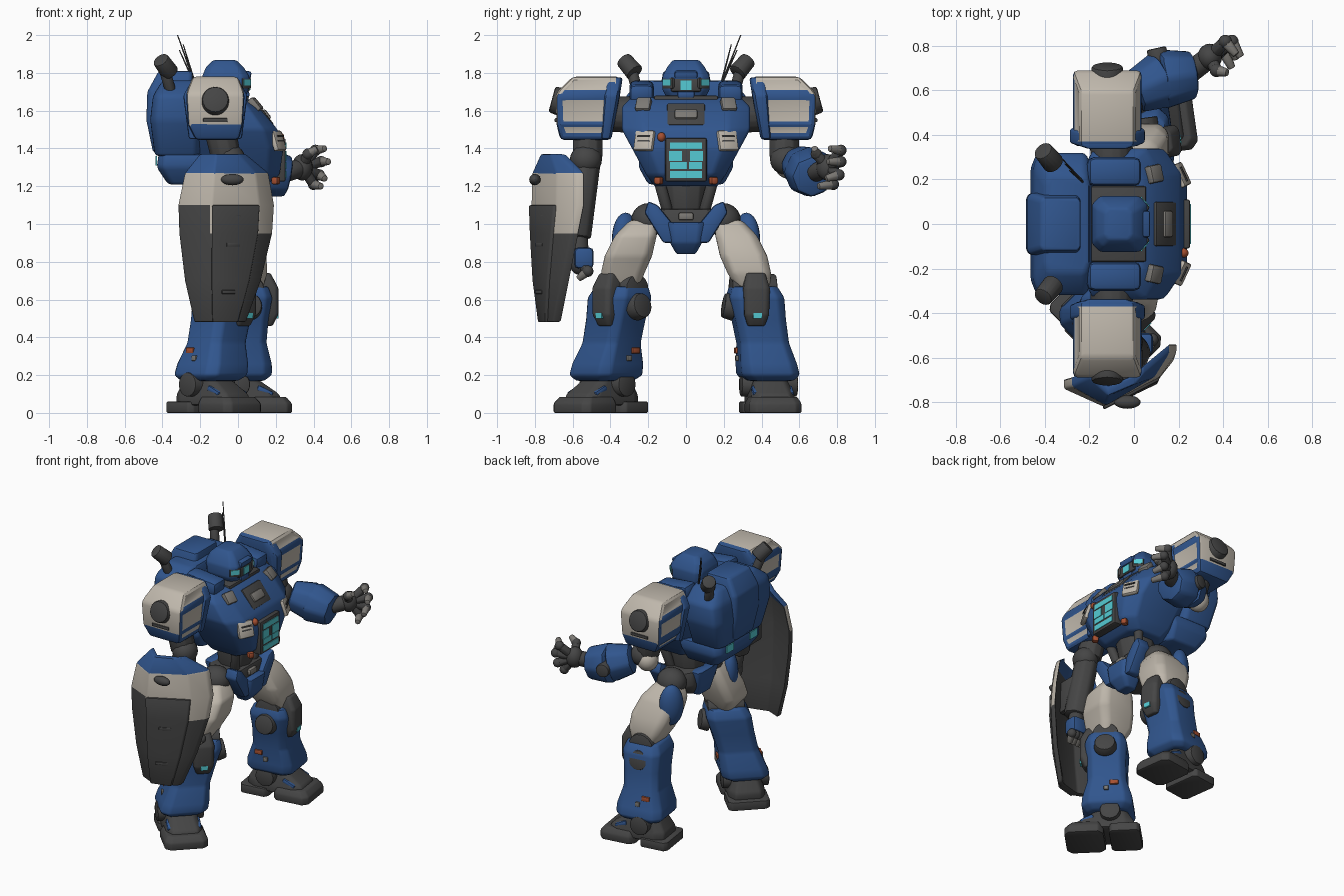
import bpy, bmesh
from math import radians
from mathutils import Vector, Matrix

cube = bpy.data.objects.get("Cube")
if cube:
    bpy.data.objects.remove(cube)


def colour(name, *rgb):
    m = bpy.data.materials.new(name)
    m.use_nodes = True
    m.diffuse_color = (*rgb, 1)
    m.node_tree.nodes["Principled BSDF"].inputs["Base Color"].default_value = (*rgb, 1)
    return m


BLUE = colour("armour blue", .03, .092, .27)
TAN = colour("pale armour", .52, .475, .41)
DARK = colour("frame grey", .06, .06, .06)
GREY = colour("worn grey", .2, .19, .175)
CYAN = colour("glow cyan", .09, .6, .66)
ORANGE = colour("marker orange", .38, .08, .03)
made = []


def finish(bm, name, mats, m=None, bevel=0.0, rule=None, panel=None):
    """Bevel, colour and place a part."""
    bmesh.ops.recalc_face_normals(bm, faces=bm.faces)
    if bevel:
        edges = [e for e in bm.edges if e.is_manifold and e.calc_face_angle(0) > .3]
        bmesh.ops.bevel(bm, geom=edges, offset=bevel, segments=2, affect='EDGES',
                        profile=.5, clamp_overlap=True)
    bm.normal_update()
    if rule:
        for f in bm.faces:
            f.material_index = rule(f)
    if panel:
        inner = [f for f in bm.faces if panel(f)]
        bmesh.ops.inset_individual(bm, faces=inner, thickness=.022, depth=-.005)
        for f in inner:
            f.material_index = 1
    if m:
        bm.transform(m)
    mesh = bpy.data.meshes.new(name)
    bm.to_mesh(mesh)
    bm.free()
    for mat in mats if isinstance(mats, tuple) else (mats,):
        mesh.materials.append(mat)
    ob = bpy.data.objects.new(name, mesh)
    bpy.context.collection.objects.link(ob)
    made.append(ob)


def skin(name, loops, mats, **kw):
    """Join closed loops of points into a capped solid."""
    bm = bmesh.new()
    rows = [[bm.verts.new(p) for p in loop] for loop in loops]
    n = len(rows[0])
    for a, b in zip(rows, rows[1:]):
        for i in range(n):
            bm.faces.new((a[i], a[(i + 1) % n], b[(i + 1) % n], b[i]))
    bm.faces.new(rows[0])
    bm.faces.new(rows[-1])
    finish(bm, name, mats, **kw)


def loft(name, rings, mats, cut=.3, **kw):
    """Stack chamfered rectangles, each given as x, y, z, half x, half y."""
    loops = []
    for x, y, z, hx, hy in rings:
        k = 1 - cut
        shape = [(1, -k), (1, k), (k, 1), (-k, 1), (-1, k), (-1, -k), (-k, -1), (k, -1)]
        if not cut:
            shape = [(1, -1), (1, 1), (-1, 1), (-1, -1)]
        loops.append([(x + u * hx, y + v * hy, z) for u, v in shape])
    skin(name, loops, mats, **kw)


def block(name, loc, size, mat, tilt=0, turn=0, bevel=.01, m=None):
    """Bevelled box, tilted about y and turned about z."""
    bm = bmesh.new()
    place = (Matrix.Translation(loc) @ Matrix.Rotation(radians(turn), 4, 'Z')
             @ Matrix.Rotation(radians(tilt), 4, 'Y') @ Matrix.Diagonal((*size, 1)))
    bmesh.ops.create_cube(bm, size=1, matrix=place)
    finish(bm, name, mat, bevel=bevel, m=m)


def rod(name, p, q, r, r2, mat, sides=16, bevel=.008, m=None):
    p, q = Vector(p), Vector(q)
    d = q - p
    bm = bmesh.new()
    bmesh.ops.create_cone(bm, cap_ends=True, segments=sides, radius1=r, radius2=r2, depth=d.length,
                          matrix=Matrix.Translation((p + q) / 2)
                          @ d.to_track_quat('Z', 'Y').to_matrix().to_4x4())
    finish(bm, name, mat, bevel=bevel if sides > 6 else 0, m=m)


def ball(name, loc, scale, mat, turn=0):
    bm = bmesh.new()
    bmesh.ops.create_uvsphere(bm, u_segments=20, v_segments=12, radius=1)
    finish(bm, name, mat, m=Matrix.Translation(loc) @ Matrix.Rotation(radians(turn), 4, 'Z')
           @ Matrix.Diagonal((*scale, 1)))


# Torso, waist and pelvis
loft("chest", [(.01, 0, 1.2, .13, .17), (.02, 0, 1.26, .2, .21), (.01, 0, 1.4, .23, .285),
               (-.015, 0, 1.5, .225, .34), (-.065, 0, 1.62, .175, .34), (-.09, 0, 1.67, .13, .29)],
     BLUE, cut=.33, bevel=.015)
block("collar_pit", (-.07, 0, 1.66), (.25, .34, .04), DARK)
block("collar_vent_surround", (.135, 0, 1.575), (.15, .2, .03), DARK, tilt=52)
block("collar_vent", (.148, 0, 1.578), (.06, .12, .03), GREY, tilt=52)
block("window_frame", (.222, 0, 1.34), (.06, .22, .23), DARK)
for i, (y, z, w, h) in enumerate([(0, 1.415, .17, .035), (-.055, 1.36, .07, .055), (.055, 1.36, .07, .055),
                                  (-.04, 1.31, .09, .035), (.05, 1.31, .07, .035), (0, 1.262, .17, .035)]):
    block(f"window_light_{i}", (.252, y, z), (.008, w, h), CYAN, bevel=0)
ball("chest_marker", (.22, -.13, 1.46), (.025, .022, .025), ORANGE)
rod("waist", (-.03, 0, 1), (-.01, 0, 1.24), .1, .13, DARK, sides=10)
loft("pelvis", [(-.02, 0, .9, .09, .09), (-.02, 0, .98, .13, .18), (-.02, 0, 1.08, .12, .17)],
     DARK, bevel=.015)
block("waist_plate", (.1, 0, 1.04), (.05, .08, .04), GREY)
loft("crotch_guard", [(.06, 0, .84, .04, .05), (.08, 0, .9, .07, .085), (.09, 0, 1.01, .07, .1)],
     BLUE, bevel=.012)
loft("rear_guard", [(-.12, 0, .9, .03, .07), (-.15, 0, 1.08, .04, .12)], BLUE, bevel=.01)
for s, side in ((1, "left"), (-1, "right")):
    block(f"{side}_chest_vent", (.211, s * .22, 1.44), (.11, .11, .03), TAN, tilt=73, turn=s * 25)
    for k in range(3):
        block(f"{side}_vent_slit_{k}", (.225, s * .225, 1.415 + k * .025), (.01, .07, .006), DARK,
              tilt=73, turn=s * 25, bevel=0)
    block(f"{side}_collar_panel", (.092, s * .225, 1.63), (.08, .08, .04), GREY, tilt=50, turn=s * 12)
    block(f"{side}_collar_rim", (-.09, s * .235, 1.7), (.24, .13, .1), BLUE, tilt=6, bevel=.03)
    block(f"{side}_waist_marker", (.2, s * .145, 1.23), (.04, .04, .04), ORANGE, turn=s * 30)
    rod(f"{side}_waist_strut", (.04, s * .09, 1.04), (.08, s * .14, 1.22), .03, .03, DARK)
    skin(f"{side}_hip_guard", [[(x, s * y, z) for y, z in
                                ((.07, .9), (.12, .9), (.22, 1.06), (.2, 1.12), (.15, 1.1), (.07, 1))]
                               for x in (.05, .14)], BLUE, bevel=.012)

# Head
rod("neck", (-.07, 0, 1.6), (-.06, 0, 1.7), .09, .09, DARK)
loft("helmet", [(-.06, 0, 1.65, .09, .09), (-.065, 0, 1.71, .12, .125), (-.065, 0, 1.78, .125, .125),
                (-.07, 0, 1.83, .1, .1), (-.07, 0, 1.868, .06, .07)], BLUE, bevel=.01)
block("visor", (.037, 0, 1.735), (.05, .16, .07), DARK)
block("brow", (.02, 0, 1.795), (.1, .12, .04), BLUE, tilt=10)
block("chin", (.03, 0, 1.685), (.06, .09, .035), BLUE)
block("centre_eye", (.063, 0, 1.735), (.008, .06, .05), CYAN, bevel=0)
for s, side in ((1, "left"), (-1, "right")):
    block(f"{side}_eye_surround", (.037, s * .09, 1.745), (.03, .075, .06), DARK, turn=s * 42)
    block(f"{side}_eye", (.048, s * .1, 1.75), (.008, .055, .032), CYAN, turn=s * 42, bevel=0)

# Backpack
loft("backpack", [(-.32, 0, 1.36, .12, .25), (-.33, 0, 1.55, .135, .32), (-.32, 0, 1.68, .13, .32),
                  (-.3, 0, 1.76, .1, .22)], BLUE, cut=.2, bevel=.02)
loft("backpack_spine", [(-.35, 0, 1.38, .1, .12), (-.36, 0, 1.55, .125, .14), (-.36, 0, 1.7, .12, .14),
                        (-.33, 0, 1.81, .09, .12)], BLUE, cut=.15, bevel=.015)
loft("lower_pack", [(-.25, 0, 1.21, .12, .2), (-.27, 0, 1.3, .16, .25), (-.25, 0, 1.37, .17, .25)],
     BLUE, cut=.2, bevel=.015)
for s, side in ((1, "left"), (-1, "right")):
    rod(f"{side}_booster_arm", (-.35, s * .25, 1.68), (-.39, s * .29, 1.82), .03, .03, DARK)
    rod(f"{side}_booster", (-.41, s * .33, 1.87), (-.36, s * .27, 1.8), .045, .05, DARK, bevel=.02)
    block(f"{side}_pack_light", (-.434, s * .13, 1.335), (.008, .08, .05), CYAN, bevel=0)
for i, tip in enumerate(((-.32, .29, 2), (-.29, .24, 1.95), (-.31, .27, 1.92))):
    rod(f"antenna_{i}", (-.22, .18, 1.72), tip, .006, .003, DARK, sides=6)

# Shoulders and upper arms
for s, side in ((1, "left"), (-1, "right")):
    def shoulder_colour(f):
        """Pale outer and top surfaces above a blue lower edge."""
        c = f.calc_center_median()
        return int(c.z > 1.515 and abs(c.y) > .42 and (f.normal.y * s > .6 or f.normal.z > .35))

    rod(f"{side}_shoulder_joint", (-.1, s * .25, 1.58), (-.1, s * .45, 1.58), .1, .09, DARK)
    loft(f"{side}_pauldron", [(-.11, s * .53, 1.445, .115, .135), (-.12, s * .535, 1.525, .145, .15),
                              (-.12, s * .52, 1.69, .155, .17), (-.12, s * .475, 1.78, .12, .125)],
         (BLUE, TAN), cut=0, bevel=.02, rule=shoulder_colour,
         panel=lambda f: f.calc_area() > .009 and abs(f.normal.x) > .7)
    loft(f"{side}_pauldron_rim", [(-.12, s * .425, 1.45, .14, .03), (-.12, s * .395, 1.68, .17, .045),
                                  (-.12, s * .38, 1.775, .115, .045)], BLUE, bevel=.012)
    rod(f"{side}_shoulder_disc", (-.12, s * .6, 1.63), (-.12, s * .71, 1.66), .085, .07, DARK, 20, .012)
    block(f"{side}_shoulder_slot", (-.12, s * .685, 1.55), (.13, .02, .02), DARK, bevel=.004)
    rod(f"{side}_upper_arm", (-.1, s * .52, 1.52), (-.06, s * .52, 1.34), .085, .08, DARK, 10)
    ball(f"{side}_elbow", (-.04, s * .53, 1.34), (.08, .085, .08), DARK)
ball("left_elbow_guard", (-.08, .54, 1.315), (.07, .07, .075), TAN)


def hand(side, wrist, palm, fingers):
    rod(f"{side}_wrist", wrist, palm, .05, .05, DARK)
    ball(f"{side}_palm", palm, (.055, .06, .07), DARK)
    for i, (mid, tip) in enumerate(fingers):
        rod(f"{side}_finger_{i}_base", palm, mid, .03, .028, DARK, 8, .005)
        ball(f"{side}_knuckle_{i}", mid, (.03, .03, .03), DARK)
        rod(f"{side}_finger_{i}_tip", mid, tip, .028, .018, GREY, 8, .005)


# Left forearm reaches forward with a half-closed hand
rod("left_forearm", (.0, .59, 1.32), (.13, .65, 1.28), .1, .135, BLUE, 8, .02)
rod("left_forearm_cuff", (.12, .65, 1.28), (.27, .67, 1.25), .14, .11, BLUE, 8, .02)
rod("left_forearm_disc", (.12, .7, 1.28), (.1, .79, 1.28), .05, .045, DARK)
hand("left", (.25, .68, 1.27), (.34, .75, 1.3),
     [((.41, .82, 1.39), (.46, .76, 1.4)), ((.44, .82, 1.33), (.48, .75, 1.33)),
      ((.43, .81, 1.26), (.46, .74, 1.24)), ((.4, .78, 1.21), (.44, .7, 1.2)),
      ((.37, .69, 1.37), (.42, .68, 1.4))])

# Right forearm hangs behind the shield
rod("right_forearm", (-.05, -.53, 1.32), (.0, -.58, .93), .08, .08, DARK, 8, .015)
block("shield_mount", (-.03, -.63, 1.1), (.14, .14, .22), DARK)
block("right_hand_guard", (.03, -.54, .82), (.11, .1, .11), BLUE, bevel=.02)
hand("right", (.0, -.57, .93), (.02, -.56, .8),
     [((.02 + .03 * k, -.52, .75), (.0 + .03 * k, -.57, .71)) for k in range(-1, 3)])

# Shield: bent plate narrowing downwards
rows = [(1.37, -.2, .04, -.69, -.77, -.68), (1.27, -.28, .16, -.73, -.815, -.58),
        (1.1, -.315, .19, -.74, -.82, -.58), (.95, -.31, .18, -.74, -.815, -.61),
        (.7, -.28, .12, -.735, -.8, -.66), (.48, -.23, .04, -.73, -.77, -.705)]
loops, plate = [], []
for z, xl, xr, back, ridge, front in rows:
    xs = [xl + (xr - xl) * t for t in (0, .35, .85, 1)]
    ys = [back, ridge, ridge * .45 + front * .55, front]
    outer = list(zip(xs, ys))
    loops.append([(x, y, z) for x, y in outer] + [(x, y + .045, z) for x, y in reversed(outer)])
    if z < 1.2:
        (a, c), (b, d) = outer[1:3]
        plate.append([(a, c - .015, z), (b, d - .015, z), (b, d + .03, z), (a, c + .03, z)])


def shield_colour(f):
    """Blue crown, pale band dipping at the front edge, dark below and inside."""
    c = f.calc_center_median()
    limit = 1.268 if f.normal.y > .3 else 1.1 if f.normal.x < -.2 else .95
    return 0 if c.z > 1.268 else 1 if c.z > limit else 2


skin("shield", loops, (BLUE, TAN, DARK), bevel=.01, rule=shield_colour)
skin("shield_panel", plate, DARK, bevel=.008)
ball("shield_latch", (-.03, -.8, 1.235), (.06, .03, .03), DARK)
for k, loop in enumerate(plate[:3]):
    centre = (Vector(loop[0]) + Vector(loop[1])) / 2 - Vector((.01, 0, .06))
    block(f"shield_slot_{k}", centre, (.08, .015, .02), DARK, turn=27, bevel=.004)

# Legs, turned outwards by a heading
for s, side, ankle, knee, heading in ((1, "left", (.0, .44, 0), (.04, .355, 0), 8),
                                      (-1, "right", (-.15, -.43, 0), (-.06, -.34, 0), -45)):
    M = Matrix.Translation(ankle) @ Matrix.Rotation(radians(heading), 4, 'Z')
    kx, ky, _ = M.inverted() @ Vector(knee)
    wx, wy, _ = knee
    ball(f"{side}_hip", (-.03, s * .2, 1.02), (.1, .09, .09), DARK)
    loft(f"{side}_thigh", [(-.03, s * .225, 1.02, .08, .07), (-.02, s * .265, .94, .13, .11),
                           ((wx - .02) / 2, s * .305, .83, .14, .125),
                           (wx - .01, s * .335, .74, .125, .115), (wx, wy, .66, .09, .09)],
         TAN, bevel=.02)
    ball(f"{side}_thigh_plate", (-.11, s * .32, .92), (.06, .08, .14), BLUE, turn=-s * 40)
    rod(f"{side}_knee", (kx, ky - .12, .65), (kx, ky + .12, .65), .085, .085, DARK, m=M)
    # Shin rings slide from ankle to knee
    shin = [(kx * t, ky * t, .17 + .5 * t, hx, hy) for t, hx, hy in
            ((0, .13, .12), (.06, .165, .155), (.18, .16, .15), (.4, .125, .13), (.65, .125, .135),
             (.88, .135, .145), (1, .11, .12))]
    loft(f"{side}_shin", shin, BLUE, bevel=.012, m=M)
    loft(f"{side}_knee_pad", [(kx + .11, ky, .46, .03, .045), (kx + .12, ky, .52, .05, .065),
                              (kx + .11, ky, .66, .06, .07), (kx + .08, ky, .74, .05, .05)],
         DARK, bevel=.012, m=M)
    block(f"{side}_knee_light", (kx + .167, ky, .515), (.012, .045, .03), CYAN, bevel=0, m=M)
    for e, where in ((1, "a"), (-1, "b")):
        rod(f"{side}_knee_disc_{where}", (kx, ky + e * .1, .56), (kx, ky + e * .16, .57), .075, .065,
            DARK, 20, m=M)
        block(f"{side}_shin_marker_{where}", (-.05, ky * .34 + e * .137, .33), (.055, .02, .03),
              ORANGE, bevel=.004, m=M)
        block(f"{side}_shin_patch_{where}", (.0, ky * .27 + e * .148, .29), (.03, .016, .03),
              GREY, bevel=.004, m=M)
        block(f"{side}_toe_plate_{where}", (.13, e * .08, .115), (.09, .06, .03), BLUE, tilt=25, m=M)
    # Foot
    rod(f"{side}_ankle", (-.02, -.15, .15), (-.02, .15, .15), .065, .065, DARK, 18, m=M)
    loft(f"{side}_foot", [(.03, 0, .04, .2, .12), (.02, 0, .1, .19, .115), (-.01, 0, .17, .12, .09),
                          (-.02, 0, .22, .09, .08)], DARK, bevel=.012, m=M)
    loft(f"{side}_toe_sole", [(.15, 0, 0, .125, .14), (.15, 0, .05, .125, .14), (.14, 0, .085, .105, .12)],
         DARK, cut=.25, bevel=.008, m=M)
    loft(f"{side}_heel_sole", [(-.11, 0, 0, .1, .135), (-.11, 0, .06, .1, .135)], DARK, cut=.2,
         bevel=.008, m=M)

bpy.ops.object.select_all(action='DESELECT')
for ob in made:
    ob.select_set(True)
bpy.context.view_layer.objects.active = made[0]
bpy.ops.object.shade_smooth_by_angle(angle=radians(32))
